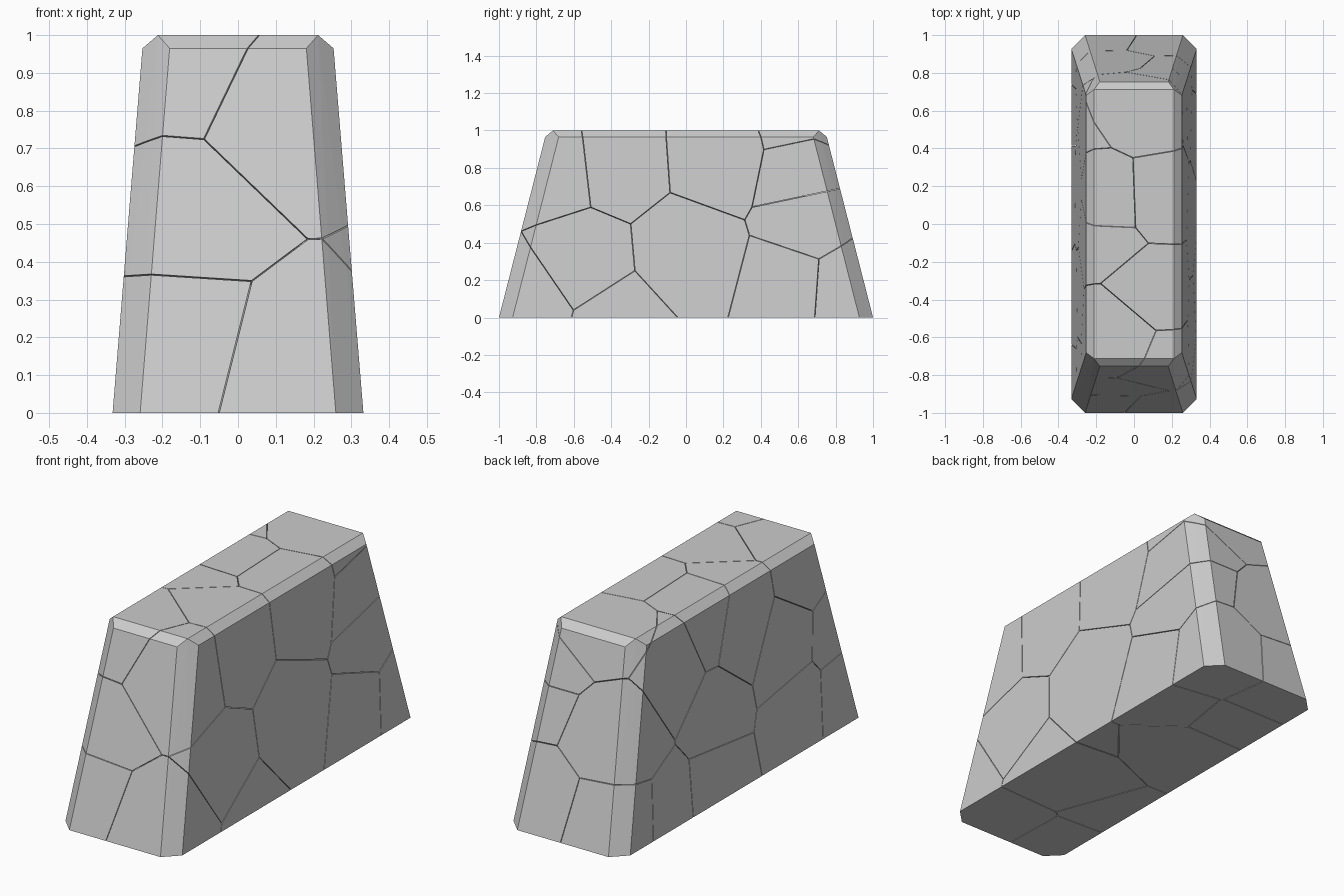
import bpy, bmesh
from mathutils import Vector

if "Cube" in bpy.data.objects:
    bpy.data.objects.remove(bpy.data.objects["Cube"])

GAP = 0.0015  # half width of each crack


def octagon(hx, hy, cut, z):
    """Rectangle with clipped corners, as points."""
    return [Vector((sx * x, sy * y, z)) for sx in (-1, 1) for sy in (-1, 1)
            for x, y in ((hx, hy - cut), (hx - cut, hy))]


# Whole tapered block: clipped base, clipped shoulder, small bevel to a plain top
points = octagon(0.332, 1.0, 0.073, 0) + octagon(0.253, 0.753, 0.072, 0.965)
points += [Vector((sx * 0.212, sy * 0.712, 1)) for sx in (-1, 1) for sy in (-1, 1)]
block = bmesh.new()
for p in points:
    block.verts.new(p)
bmesh.ops.convex_hull(block, input=block.verts)
bmesh.ops.dissolve_limit(block, angle_limit=0.01, verts=block.verts, edges=block.edges)

# Centres of the broken pieces
seeds = [Vector(s) for s in (
    # right half
    (.10, -.36, .80), (.12, .18, .84), (.15, .00, .35), (.17, -.57, .30),
    (.12, -.38, .00), (.14, -.83, .12), (.10, .56, .20), (.18, .68, .56),
    (.18, .64, .75), (.05, .60, .93), (.12, -.72, .76), (.15, .90, .18),
    # left half
    (-.17, .45, .74), (-.15, .20, .45), (-.16, -.05, .78), (-.15, .17, .87),
    (-.15, -.43, .55), (-.12, -.62, .85), (-.15, -.48, .22), (-.17, -.84, .20),
    (-.14, .24, .10), (-.15, .60, .10), (-.12, .80, .50), (-.15, -.80, .50),
    (-.15, .86, .12))]

# Cut each piece out of the block, halfway to every neighbouring centre
for i, seed in enumerate(seeds):
    bm = block.copy()
    for other in sorted((s for s in seeds if s != seed), key=lambda s: (s - seed).length):
        n = (other - seed).normalized()
        cut = bmesh.ops.bisect_plane(
            bm, geom=bm.verts[:] + bm.edges[:] + bm.faces[:], dist=1e-6,
            plane_co=(seed + other) / 2 - n * GAP, plane_no=n, clear_outer=True)
        rim = [e for e in cut["geom_cut"] if isinstance(e, bmesh.types.BMEdge) and e.is_boundary]
        if len(rim) > 2:
            bmesh.ops.edgeloop_fill(bm, edges=rim)
    bmesh.ops.recalc_face_normals(bm, faces=bm.faces)
    mesh = bpy.data.meshes.new(f"stone_piece_{i + 1}")
    bm.to_mesh(mesh)
    bm.free()
    bpy.context.collection.objects.link(bpy.data.objects.new(mesh.name, mesh))
block.free()
